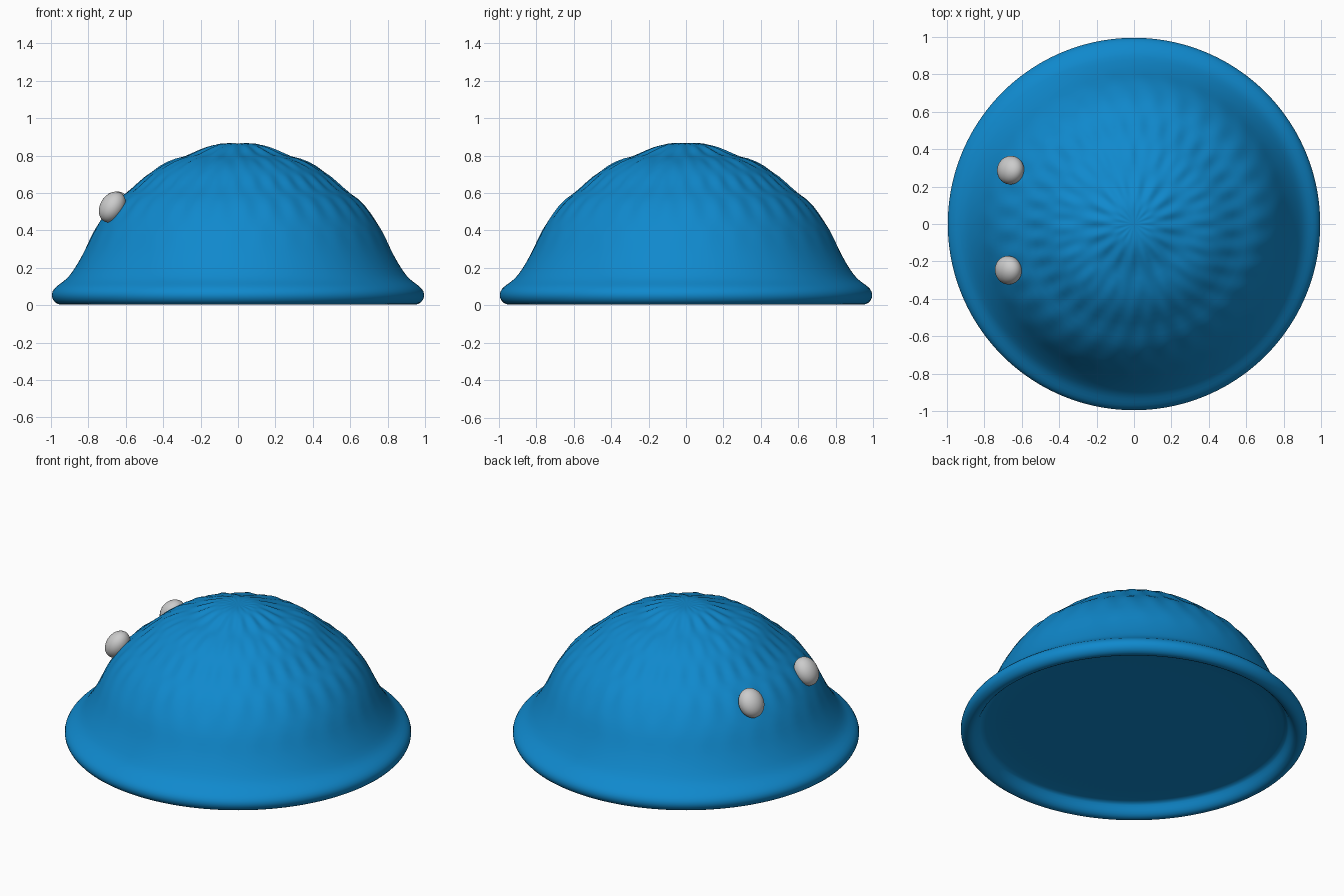
import bpy, bmesh, math
from mathutils import Matrix, Vector

if "Cube" in bpy.data.objects:
    bpy.data.objects.remove(bpy.data.objects["Cube"])


def material(name, rgb):
    m = bpy.data.materials.new(name)
    m.diffuse_color = (*rgb, 1)
    m.use_nodes = True
    m.node_tree.nodes["Principled BSDF"].inputs["Base Color"].default_value = m.diffuse_color
    return m


def finish(bm, name, mat):
    bmesh.ops.recalc_face_normals(bm, faces=bm.faces)
    me = bpy.data.meshes.new(name)
    bm.to_mesh(me)
    bm.free()
    me.materials.append(mat)
    for p in me.polygons:
        p.use_smooth = True
    ob = bpy.data.objects.new(name, me)
    bpy.context.collection.objects.link(ob)
    return ob


blue = material("blue", (0.005, 0.25, 0.61))
grey = material("light grey", (0.6, 0.6, 0.6))

# Lumpy dome with rolled rim and recessed underside: (radius, height)
profile = [
    (0.05, 0.866), (0.10, 0.865), (0.17, 0.845), (0.25, 0.805), (0.33, 0.785),
    (0.42, 0.745), (0.50, 0.685), (0.56, 0.625), (0.645, 0.57), (0.71, 0.49),
    (0.765, 0.41), (0.80, 0.335), (0.83, 0.27), (0.88, 0.185), (0.915, 0.14),
    (0.955, 0.113), (0.985, 0.09), (1.0, 0.058), (0.99, 0.025), (0.965, 0.004),
    (0.935, 0.002), (0.91, 0.02), (0.895, 0.05), (0.88, 0.075), (0.86, 0.08),
]
SEG = 128
bm = bmesh.new()
rings = []
for i, (r, z) in enumerate(profile):
    ring = []
    # Hammered dimples fade out towards the rim
    amp = 0.007 * min(1, r / 0.25) * max(0, min(1, (z - 0.3) / 0.25))
    if r < 0.07:
        amp = 0
    for k in range(SEG):
        a = 2 * math.pi * k / SEG
        lobes = 16 if r < 0.4 else 32
        d = amp * math.sin(lobes * a + math.pi * (i // 2))
        n = Vector((r, z)).normalized()
        rr, zz = r + d * n.x, z + d * n.y
        ring.append(bm.verts.new((rr * math.cos(a), rr * math.sin(a), zz)))
    rings.append(ring)
for lo, hi in zip(rings, rings[1:]):
    for k in range(SEG):
        j = (k + 1) % SEG
        bm.faces.new((lo[k], lo[j], hi[j], hi[k]))
for ring, z in ((rings[0], 0.866), (rings[-1], 0.08)):
    pole = bm.verts.new((0, 0, z))
    for k in range(SEG):
        bm.faces.new((ring[k], ring[(k + 1) % SEG], pole))
dome = finish(bm, "dome", blue)
smooth = dome.modifiers.new("soften", 'SUBSURF')
smooth.levels = smooth.render_levels = 1

# Two egg-shaped eyes leaning along the slope of the dome
for name, x, y in (("front_eye", -0.672, -0.247), ("back_eye", -0.66, 0.288)):
    bm = bmesh.new()
    bmesh.ops.create_uvsphere(bm, u_segments=32, v_segments=20, radius=1)
    yaw = math.atan2(-y, -x) * 0.6
    bm.transform(Matrix.Translation((x, y, 0.525))
                 @ Matrix.Rotation(yaw, 4, 'Z')
                 @ Matrix.Rotation(math.radians(31), 4, 'Y')
                 @ Matrix.Diagonal((0.065, 0.077, 0.088, 1)))
    finish(bm, name, grey)
